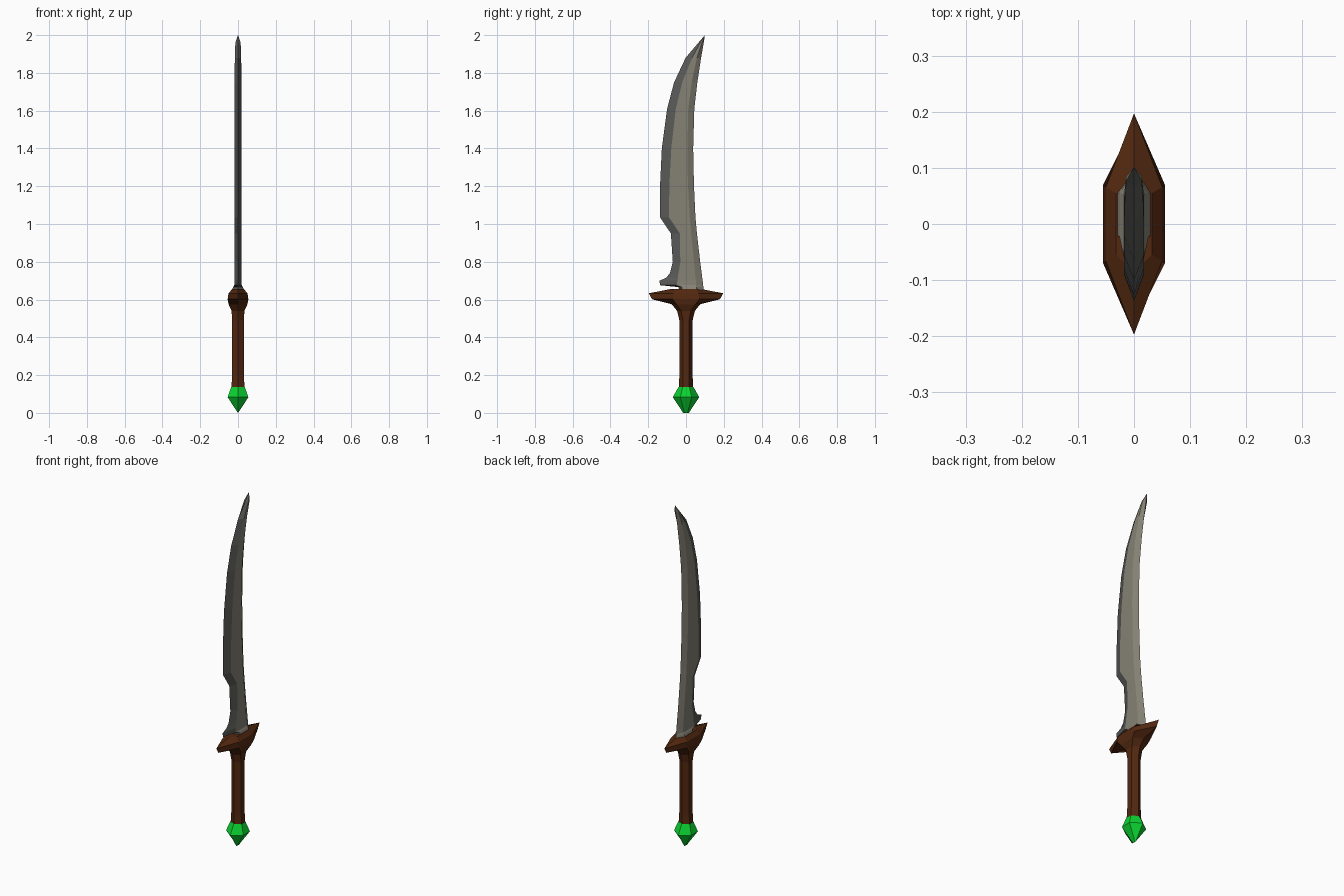
import bpy, bmesh


def material(name, rgb):
    m = bpy.data.materials.new(name)
    m.diffuse_color = (*rgb, 1.0)
    return m


STEEL = material("warm_steel", (0.235, 0.22, 0.175))
EDGE = material("dark_edge_steel", (0.10, 0.10, 0.095))
WOOD = material("dark_brown_wood", (0.085, 0.021, 0.005))
GREEN = material("green_gem", (0.003, 0.66, 0.03))


def loft(name, rings, mats, edge_sides=()):
    """Skin six-sided rings, cap the ends, colour the chosen sides with mats[1]."""
    bm = bmesh.new()
    rows = [[bm.verts.new(p) for p in ring] for ring in rings]
    for a, b in zip(rows, rows[1:]):
        for j in range(6):
            k = (j + 1) % 6
            f = bm.faces.new((a[j], a[k], b[k], b[j]))
            f.material_index = 1 if j in edge_sides else 0
    bm.faces.new(rows[0])
    bm.faces.new(rows[-1])
    bmesh.ops.remove_doubles(bm, verts=bm.verts, dist=0.0002)
    bmesh.ops.recalc_face_normals(bm, faces=bm.faces)
    me = bpy.data.meshes.new(name)
    bm.to_mesh(me)
    bm.free()
    for m in mats:
        me.materials.append(m)
    ob = bpy.data.objects.new(name, me)
    bpy.context.collection.objects.link(ob)
    return ob


def hex_ring(z, a, b, c):
    """Long hexagon: points at y = +-a, sides at x = +-b between y = +-c."""
    return [(0, -a, z), (b, -c, z), (b, c, z), (0, a, z), (-b, c, z), (-b, -c, z)]


def blade_ring(z, edge, bevel, crease, spine, t):
    return [(0, edge, z), (t, bevel, z), (t, crease, z),
            (0, spine, z), (-t, crease, z), (-t, bevel, z)]


# Gem pommel
loft("gem_pommel", [hex_ring(*r) for r in (
    (0.0, 0.015, 0.0005, 0.008),
    (0.083, 0.07, 0.055, 0.03),
    (0.137, 0.04, 0.036, 0.018))], [GREEN])

# Grip
loft("grip", [hex_ring(*r) for r in (
    (0.13, 0.038, 0.035, 0.017),
    (0.20, 0.035, 0.031, 0.016),
    (0.50, 0.035, 0.031, 0.016))], [WOOD])

# Cross guard flaring out of the grip
loft("cross_guard", [hex_ring(*r) for r in (
    (0.49, 0.035, 0.031, 0.016),
    (0.54, 0.047, 0.034, 0.025),
    (0.575, 0.075, 0.05, 0.05),
    (0.602, 0.18, 0.055, 0.07),
    (0.633, 0.197, 0.05, 0.066),
    (0.655, 0.085, 0.032, 0.055))], [WOOD])

# Curved blade: z, cutting edge, bevel line, back crease, spine, half thickness
loft("blade", [blade_ring(*r) for r in (
    (0.645, -0.035, -0.02, 0.055, 0.095, 0.033),
    (0.666, -0.04, -0.022, 0.055, 0.092, 0.026),
    (0.676, -0.138, -0.05, 0.053, 0.091, 0.02),
    (0.70, -0.14, -0.045, 0.052, 0.088, 0.018),
    (0.715, -0.105, -0.043, 0.05, 0.086, 0.018),
    (0.74, -0.085, -0.04, 0.048, 0.083, 0.018),
    (0.80, -0.07, -0.03, 0.043, 0.075, 0.018),
    (0.95, -0.08, -0.033, 0.027, 0.058, 0.018),
    (1.035, -0.137, -0.09, 0.02, 0.05, 0.018),
    (1.21, -0.137, -0.088, 0.01, 0.042, 0.018),
    (1.40, -0.128, -0.078, 0.007, 0.038, 0.018),
    (1.61, -0.10, -0.054, 0.012, 0.044, 0.018),
    (1.75, -0.063, -0.02, 0.03, 0.06, 0.018),
    (1.88, -0.002, 0.032, 0.058, 0.08, 0.017),
    (1.96, 0.066, 0.076, 0.085, 0.094, 0.014),
    (2.0, 0.1, 0.1, 0.1, 0.1, 0.001))], [STEEL, EDGE], edge_sides=(0, 5))
